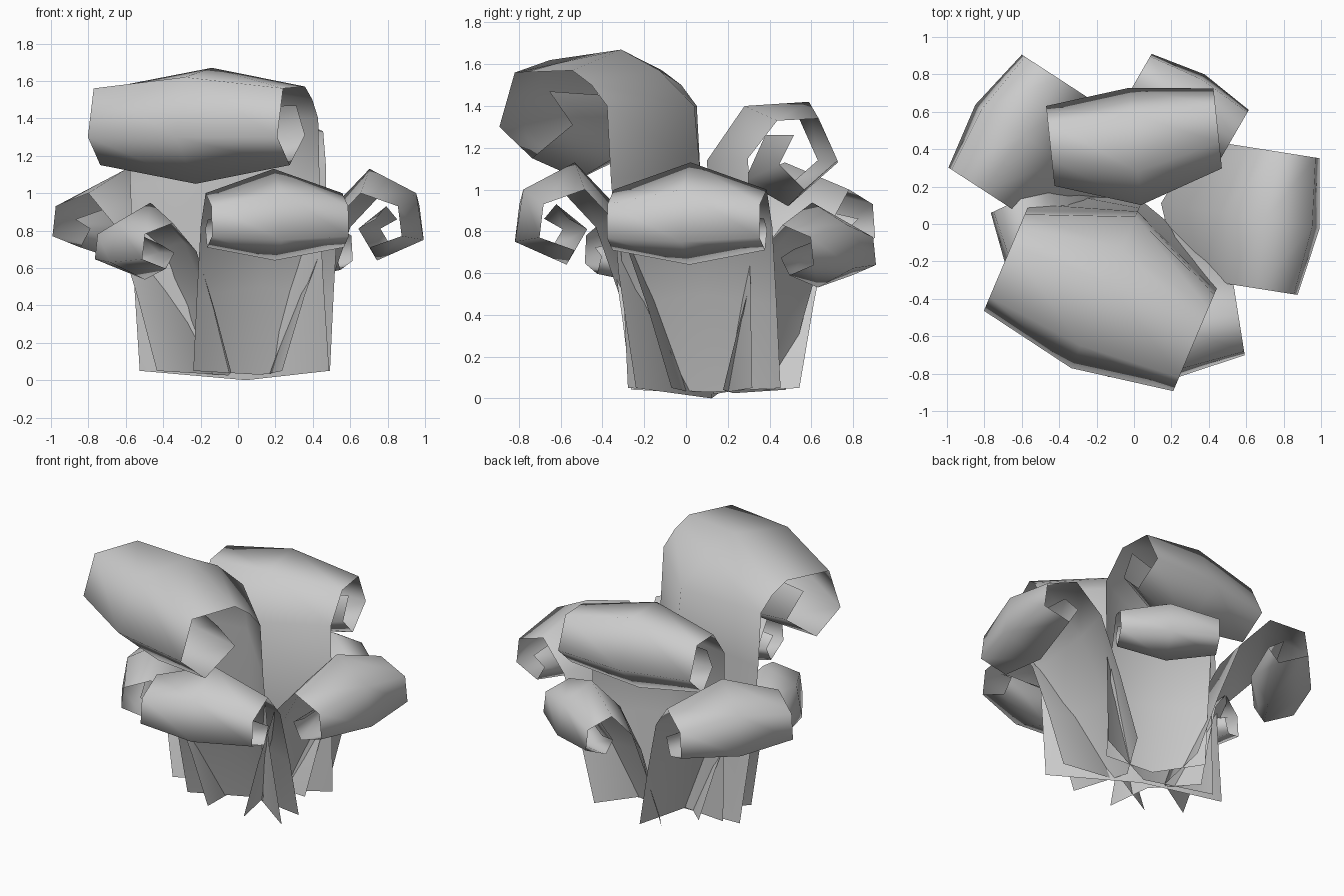
import bpy
import bmesh
from math import radians
from mathutils import Matrix, Vector

default_cube = bpy.data.objects.get("Cube")
if default_cube:
    bpy.data.objects.remove(default_cube, do_unlink=True)

# One plain grey for the whole plant
grey = bpy.data.materials.new("leaf grey")
grey.use_nodes = True
grey_colour = (0.6, 0.6, 0.6, 1)
grey.diffuse_color = grey_colour
grey.node_tree.nodes["Principled BSDF"].inputs["Base Color"].default_value = grey_colour

CROWN_CENTRE = Vector((0.025, 0.13, 0))

# Curl profiles: each row pairs the ridge point with the rim point,
# both as (distance from crown centre, height)
SHORT_CURL = [
    ((.12, .03), (.27, .05)),
    ((.26, .5), (.39, .45)),
    ((.44, .88), (.52, .82)),
    ((.68, 1.13), (.69, 1)),
    ((.93, 1), (.89, .93)),
    ((.97, .75), (.91, .77)),
    ((.72, .64), (.74, .71)),
    ((.62, .81), (.68, .81)),
    ((.77, .93), (.77, .86)),
]
TALL_CURL = [
    ((0, .02), (.14, .05)),
    ((-.02, .6), (.13, .6)),
    ((-.03, 1.14), (.12, 1.15)),
    ((.15, 1.4), (.26, 1.33)),
    ((.46, 1.42), (.46, 1.34)),
    ((.6, 1.13), (.55, 1.14)),
    ((.36, .92), (.39, 1)),
    ((.15, 1.04), (.27, 1.12)),
    ((.25, 1.26), (.34, 1.26)),
]
GREAT_CURL = [
    ((0, 0), (.16, .05)),
    ((.04, .6), (.25, .6)),
    ((.06, 1.1), (.29, 1.05)),
    ((.09, 1.4), (.31, 1.4)),
    ((.27, 1.57), (.39, 1.5)),
    ((.47, 1.67), (.49, 1.57)),
    ((.84, 1.62), (.79, 1.56)),
    ((.97, 1.3), (.87, 1.3)),
    ((.69, 1.05), (.7, 1.15)),
    ((.42, 1.2), (.49, 1.31)),
    ((.53, 1.45), (.61, 1.47)),
]


def build_leaf(name, profile, heading, half_width, shift=0, reach=1, rise=1):
    """Fold a strip along its ridge and roll it outward along a profile."""
    bm = bmesh.new()
    rows = []
    for ridge, rim in profile:
        row = []
        for side in (-1, 0, 1):
            distance, height = rim if side else ridge
            sideways = shift + side * half_width
            row.append(bm.verts.new((distance * reach, sideways, height * rise)))
        rows.append(row)
    for low, high in zip(rows, rows[1:]):
        for k in range(2):
            face = bm.faces.new((low[k], low[k + 1], high[k + 1], high[k]))
            face.smooth = True
    turn = Matrix.Rotation(radians(heading), 4, "Z")
    bm.transform(Matrix.Translation(CROWN_CENTRE) @ turn)
    mesh = bpy.data.meshes.new(name)
    bm.to_mesh(mesh)
    bm.free()
    mesh.materials.append(grey)
    leaf = bpy.data.objects.new(name, mesh)
    bpy.context.collection.objects.link(leaf)
    return leaf


# Two tall leaves
build_leaf("great_front_leaf", GREAT_CURL, -113, .55, shift=.02)
build_leaf("tall_back_leaf", TALL_CURL, 96, .45, shift=-.01)

# Three medium leaves
build_leaf("left_leaf", SHORT_CURL, -9, .37, reach=1.01)
build_leaf("front_leaf", SHORT_CURL, -81, .37, shift=.06)
build_leaf("back_right_leaf", SHORT_CURL, 147, .36, shift=.05, reach=1.04)

# Two small leaves
build_leaf("back_left_leaf", SHORT_CURL, 60, .3, shift=.03, reach=.78, rise=.83)
build_leaf("right_leaf", SHORT_CURL, 205, .3, shift=.03, reach=.82, rise=.84)
